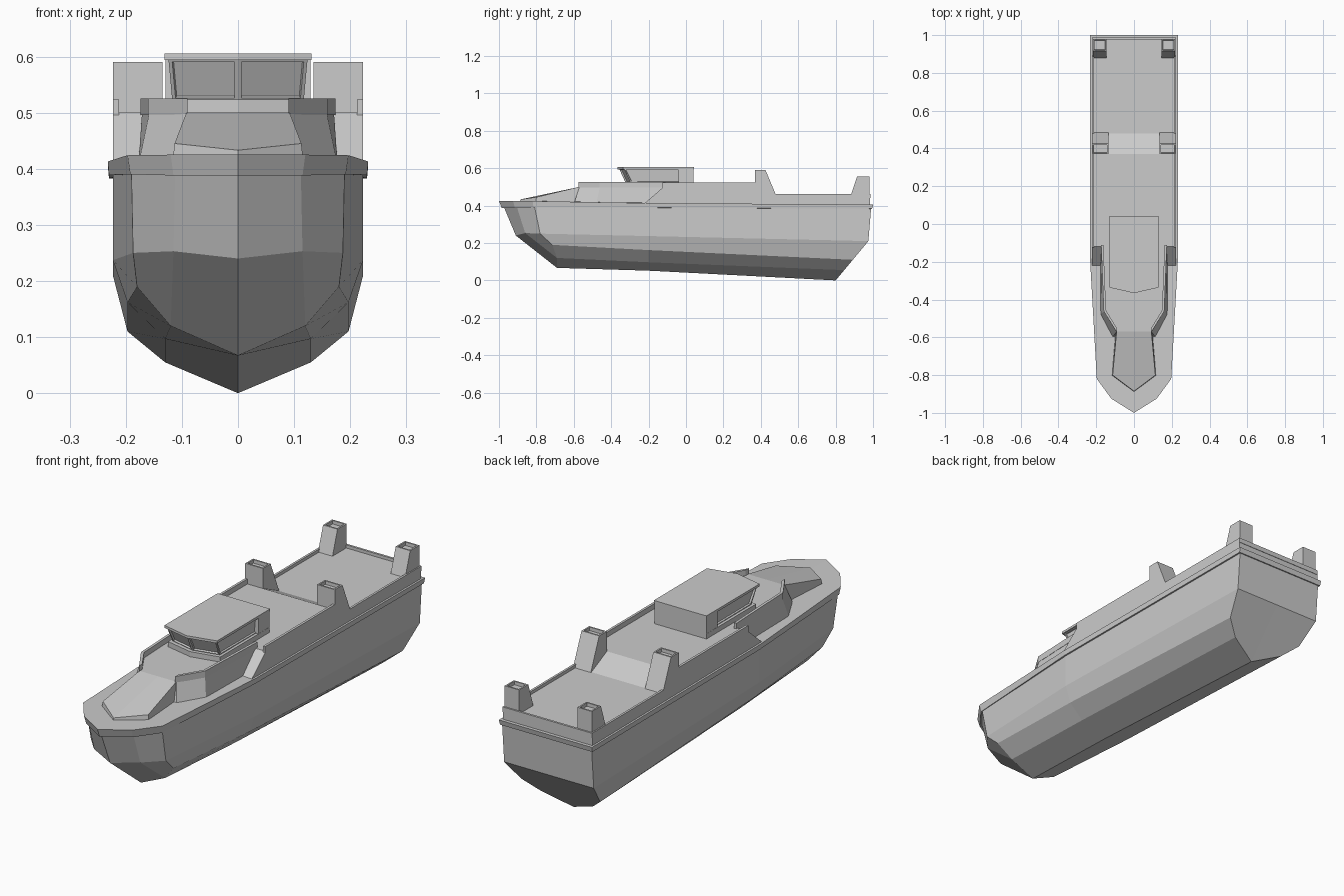
import bpy, bmesh

if "Cube" in bpy.data.objects:
    bpy.data.objects.remove(bpy.data.objects["Cube"])


def finish(bm, name, mirror=True, recess=None, rim=0.01, depth=0.015):
    """Mirror over x = 0, fix normals, sink selected panels, make the object."""
    if mirror:
        bmesh.ops.mirror(bm, geom=bm.verts[:] + bm.edges[:] + bm.faces[:],
                         axis='X', merge_dist=1e-4)
    bmesh.ops.recalc_face_normals(bm, faces=bm.faces[:])
    if recess:
        panels = [f for f in bm.faces if recess(f)]
        bmesh.ops.inset_individual(bm, faces=panels, thickness=rim, depth=0)
        bmesh.ops.inset_individual(bm, faces=panels, thickness=0.001, depth=-depth)
    me = bpy.data.meshes.new(name)
    bm.to_mesh(me)
    bm.free()
    ob = bpy.data.objects.new(name, me)
    bpy.context.collection.objects.link(ob)
    return ob


def loft(name, bottom, top, closed=False, **kw):
    """Join two outlines of 3D points; half outlines start and end on x = 0."""
    bm = bmesh.new()
    a = [bm.verts.new(p) for p in bottom]
    b = [bm.verts.new(p) for p in top]
    n = len(a)
    for i in range(n if closed else n - 1):
        j = (i + 1) % n
        bm.faces.new((a[i], a[j], b[j], b[i]))
    bm.faces.new(a[::-1])
    bm.faces.new(b)
    return finish(bm, name, **kw)


def flat(outline, z):
    return [(x, y, z) for x, y in outline]


def prism(name, outline, z0, z1, closed=False, **kw):
    return loft(name, flat(outline, z0), flat(outline, z1), closed, **kw)


def side_prism(name, profile, x0, x1, **kw):
    """Extrude a (y, z) profile along x, mirrored to both sides."""
    return loft(name, [(x0, y, z) for y, z in profile],
                [(x1, y, z) for y, z in profile], True, **kw)


# Hull: three stations, faceted bow and raked transom
bm = bmesh.new()
V = lambda pts: [bm.verts.new(p) for p in pts]
bow = V([(0, -.69, .067), (.12, -.69, .12), (.18, -.715, .19), (.187, -.78, .25), (.19, -.81, .395)])
mid = V([(0, -.2, .052), (.13, -.2, .097), (.197, -.2, .162), (.223, -.2, .237), (.223, -.2, .395)])
aft = V([(0, .8, 0), (.13, .846, .055), (.197, .892, .11), (.223, .975, .21), (.223, .99, .39)])
knuckle = V([(0, -.91, .24), (.115, -.86, .253)])
stem = V([(0, -.975, .395), (.112, -.905, .395)])
back = V([(0, .975, .21), (0, .99, .39)])
for s, t in ((bow, mid), (mid, aft)):
    for i in range(4):
        bm.faces.new((s[i], t[i], t[i + 1], s[i + 1]))
for f in ((bow[0], bow[1], knuckle[1], knuckle[0]),
          (bow[1], bow[2], bow[3], knuckle[1]),
          (knuckle[0], knuckle[1], stem[1], stem[0]),
          (knuckle[1], bow[3], bow[4], stem[1]),
          (aft[3], aft[4], back[1], back[0]),
          (aft[0], aft[1], aft[2], aft[3], back[0]),
          (stem[0], stem[1], bow[4], mid[4], aft[4], back[1])):
    bm.faces.new(f)
finish(bm, "hull")

# Rubbing band and main deck, rising gently to the bow
loft("gunwale_deck",
     [(0, -.985, .387), (.115, -.915, .388), (.192, -.815, .39), (.23, -.2, .389), (.23, .995, .383), (0, .995, .383)],
     [(0, -1, .425), (.12, -.925, .425), (.197, -.82, .424), (.232, -.2, .413), (.232, 1, .406), (0, 1, .406)])

# Raised midship and aft deck, side profile across the full beam
side_prism("upper_deck", [(-.23, .405), (-.12, .5), (.37, .5), (.48, .448), (.985, .448), (.985, .4)], 0, .223)

# Low bulwarks around the upper deck
prism("midship_bulwark", [(.212, -.125), (.223, -.125), (.223, .375), (.212, .375)], .49, .523, True)
prism("aft_bulwark", [(.223, .47), (.223, .987), (0, .987), (0, .977), (.213, .977), (.213, .47)], .44, .462, True)

# Forward deckhouse with coaming
loft("forward_deckhouse",
     flat([(0, -.6), (.115, -.6), (.177, -.48), (.178, 0), (0, 0)], .41),
     flat([(0, -.57), (.092, -.57), (.158, -.46), (.171, -.12), (.171, 0), (0, 0)][:4] + [(0, -.0)], .5))
prism("coaming", [(.09, -.575), (.16, -.462), (.174, -.11), (.162, -.11), (.148, -.457), (.09, -.553)],
      .496, .525, True)

# Sloping trunk on the foredeck
loft("foredeck_trunk",
     flat([(0, -.89), (.117, -.803), (.097, -.56), (0, -.56)], .41),
     [(0, -.885, .433), (.113, -.8, .445), (.092, -.57, .5), (0, -.57, .5)])

# Hollow funnel posts
is_top = lambda f: f.normal.z > .9
side_prism("midship_post", [(.37, .45), (.49, .435), (.425, .59), (.37, .59)], .135, .223, recess=is_top)
side_prism("stern_post", [(.875, .435), (.98, .435), (.98, .556), (.915, .556)], .145, .217, recess=is_top)

# Wheelhouse: base, raked window band, rear block, roof
prism("wheelhouse_base", [(0, -.34), (.13, -.312), (.13, .04), (0, .04)], .49, .523)
loft("wheelhouse_windows",
     flat([(0, -.322), (.117, -.295), (.117, -.03), (0, -.03)], .52),
     flat([(0, -.357), (.124, -.33), (.124, -.03), (0, -.03)], .596),
     recess=lambda f: abs(f.normal.z) < .7 and f.calc_center_median().y < -.05,
     rim=.009, depth=.008)
prism("wheelhouse_rear", [(0, -.04), (.129, -.04), (.129, .04), (0, .04)], .49, .598)
prism("wheelhouse_roof", [(0, -.366), (.131, -.336), (.131, .042), (0, .042)], .594, .605)
